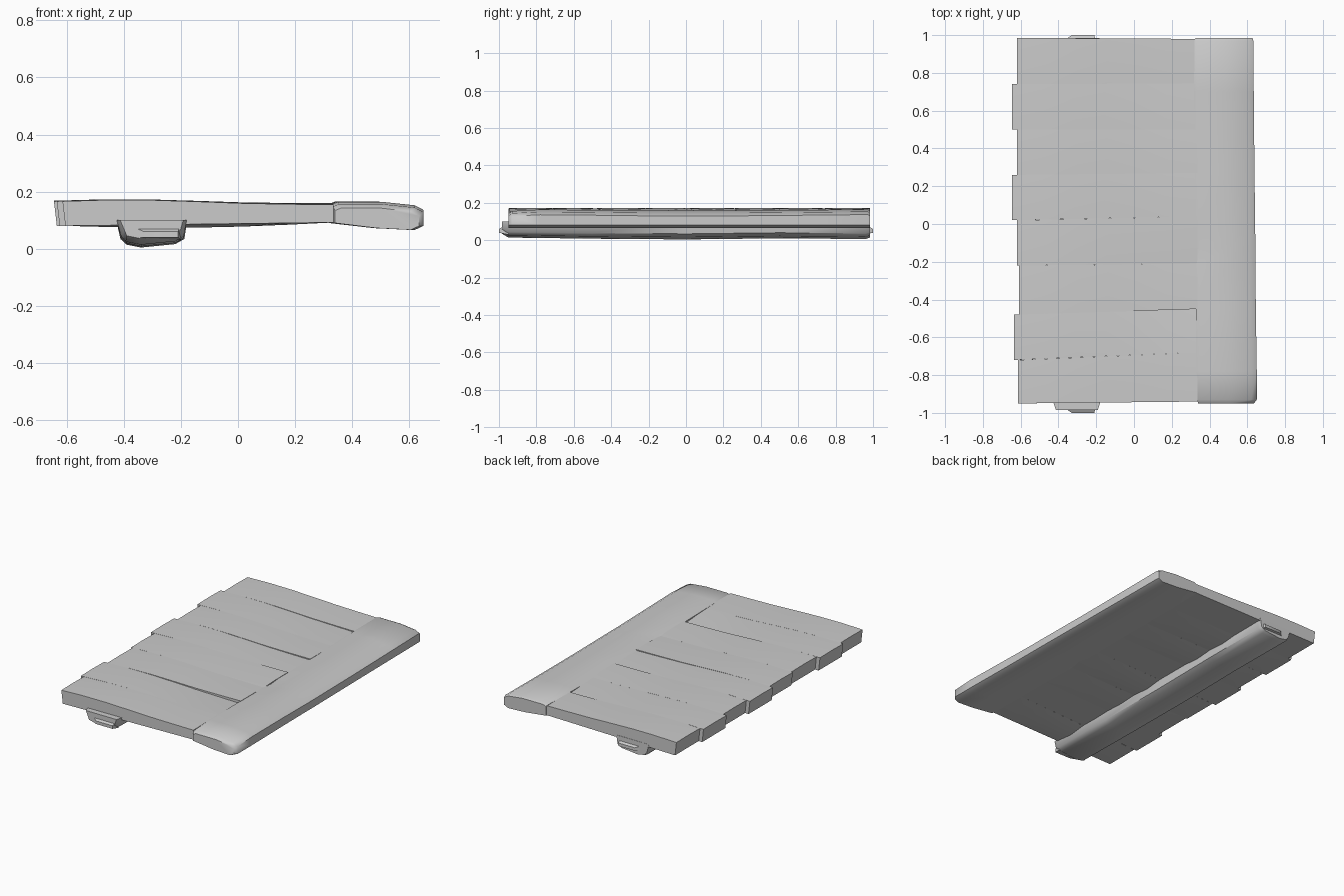
import bpy, math

cube = bpy.data.objects.get("Cube")
if cube:
    bpy.data.objects.remove(cube, do_unlink=True)

grey = bpy.data.materials.new("plain_grey")
grey.use_nodes = True
colour = (0.6, 0.6, 0.6, 1)
grey.diffuse_color = colour
grey.node_tree.nodes["Principled BSDF"].inputs["Base Color"].default_value = colour


def loft(name, rings, bevel=0.0, angle=40):
    """Skin a row of matching closed rings and cap both ends."""
    n = len(rings[0])
    verts = [p for ring in rings for p in ring]
    faces = [tuple(range(n))[::-1], tuple(range(len(verts) - n, len(verts)))]
    for r in range(len(rings) - 1):
        for i in range(n):
            j = (i + 1) % n
            faces.append((r * n + i, r * n + j, r * n + n + j, r * n + n + i))
    mesh = bpy.data.meshes.new(name)
    mesh.from_pydata(verts, [], faces)
    mesh.materials.append(grey)
    obj = bpy.data.objects.new(name, mesh)
    bpy.context.collection.objects.link(obj)
    # consistent outward normals
    bpy.context.view_layer.objects.active = obj
    for o in bpy.context.selected_objects:
        o.select_set(False)
    obj.select_set(True)
    bpy.ops.object.mode_set(mode='EDIT')
    bpy.ops.mesh.select_all(action='SELECT')
    bpy.ops.mesh.normals_make_consistent(inside=False)
    bpy.ops.object.mode_set(mode='OBJECT')
    bpy.ops.object.shade_smooth_by_angle(angle=math.radians(angle))
    if bevel:
        mod = obj.modifiers.new("worn_edges", 'BEVEL')
        mod.width = bevel
        mod.segments = 2
        mod.limit_method = 'ANGLE'
        mod.angle_limit = math.radians(50)
    return obj


def mix(a, b, t):
    return a + (b - a) * t


# Planks: seam y at left and right ends, left end x, step in height at the right
seams = [(-0.95, -0.94), (-0.72, -0.68), (-0.48, -0.45), (-0.22, -0.21),
         (0.02, 0.04), (0.26, 0.27), (0.5, 0.5), (0.74, 0.745), (0.985, 0.98)]
ends = [-0.615, -0.635, -0.61, -0.62, -0.645, -0.62, -0.645, -0.62]
near_lift = [0, 0, 0.004, 0, 0, 0.004, 0, 0]
far_lift = [0, -0.014, 0, 0.006, -0.003, 0, -0.006, 0]
right_end = 0.335

for k, end in enumerate(ends):
    (a0, a1), (b0, b1) = seams[k], seams[k + 1]
    rings = []
    for s in range(7):
        t = s / 6
        x = mix(end, right_end, t)
        y0, y1 = mix(a0, a1, t), mix(b0, b1, t)
        top = 0.166 + 0.012 * math.sin(math.pi * min(1, t * 1.4)) * (1 - t) - 0.012 * t
        low = 0.08 + 0.012 * t
        belly = 0.012 * math.sin(math.pi * t) * (0.5 + 0.5 * math.cos(k * 2.3))
        fade = t * t
        z0, z1 = top + near_lift[k] * fade, top + far_lift[k] * fade
        mid = (y0 + y1) / 2
        rings.append([(x, y0, low), (x, y0, z0), (x, mid, (z0 + z1) / 2 + 0.002),
                      (x, y1, z1), (x, y1, low), (x, mid, low - belly)])
    # chipped left ends
    rings[0] = [(x + (0.01 if i in (0, 4, 5) else 0), y, z) for i, (x, y, z) in enumerate(rings[0])]
    loft(f"plank_{k + 1}", rings)

# Side beam: y, left x, right x, top z
stations = [(-0.95, 0.34, 0.635, 0.142), (-0.93, 0.333, 0.65, 0.156), (-0.78, 0.33, 0.65, 0.164),
            (-0.45, 0.328, 0.645, 0.161), (-0.21, 0.32, 0.643, 0.158), (-0.13, 0.335, 0.643, 0.158),
            (-0.06, 0.318, 0.642, 0.158), (0.27, 0.32, 0.638, 0.158), (0.7, 0.318, 0.634, 0.162),
            (0.97, 0.32, 0.632, 0.165), (0.985, 0.325, 0.628, 0.158)]
rings = []
for y, x0, x1, top in stations:
    w = x1 - x0
    rings.append([(x0, y, 0.09), (x0, y, top - 0.008), (x0 + 0.02, y, top),
                  (x0 + w * 0.55, y, top), (x1 - 0.03, y, top - 0.012), (x1, y, top - 0.028),
                  (x1, y, 0.08), (x1 - 0.03, y, 0.066), (x0 + w * 0.5, y, 0.072)])
loft("side_beam", rings, angle=50)

# Cross batten underneath: y, shift of lower edge
rings = []
for y, low, grow in [(-0.985, 0.035, -0.012), (-0.95, 0.014, 0), (-0.5, 0.008, 0), (0, 0.004, 0.002),
                     (0.5, 0.01, 0), (0.96, 0.006, 0.002), (0.985, 0.014, -0.004)]:
    rings.append([(-0.425 - grow, y, 0.1), (-0.41 - grow, y, low + 0.03), (-0.39, y, low + 0.01),
                  (-0.34, y, low), (-0.22, y, low + 0.012), (-0.19 + grow, y, low + 0.03),
                  (-0.18 + grow, y, 0.1)])
loft("cross_batten", rings, angle=50)

# Splinters at the near and far ends of the batten
for name, y, tip in [("near_splinter", -0.95, -1.0), ("far_splinter", 0.95, 1.0)]:
    loft(name, [[(-0.4, y, 0.03), (-0.2, y, 0.03), (-0.2, y, 0.09), (-0.4, y, 0.09)],
                [(-0.33, tip, 0.04), (-0.21, tip, 0.04), (-0.21, tip, 0.06), (-0.33, tip, 0.06)]])
